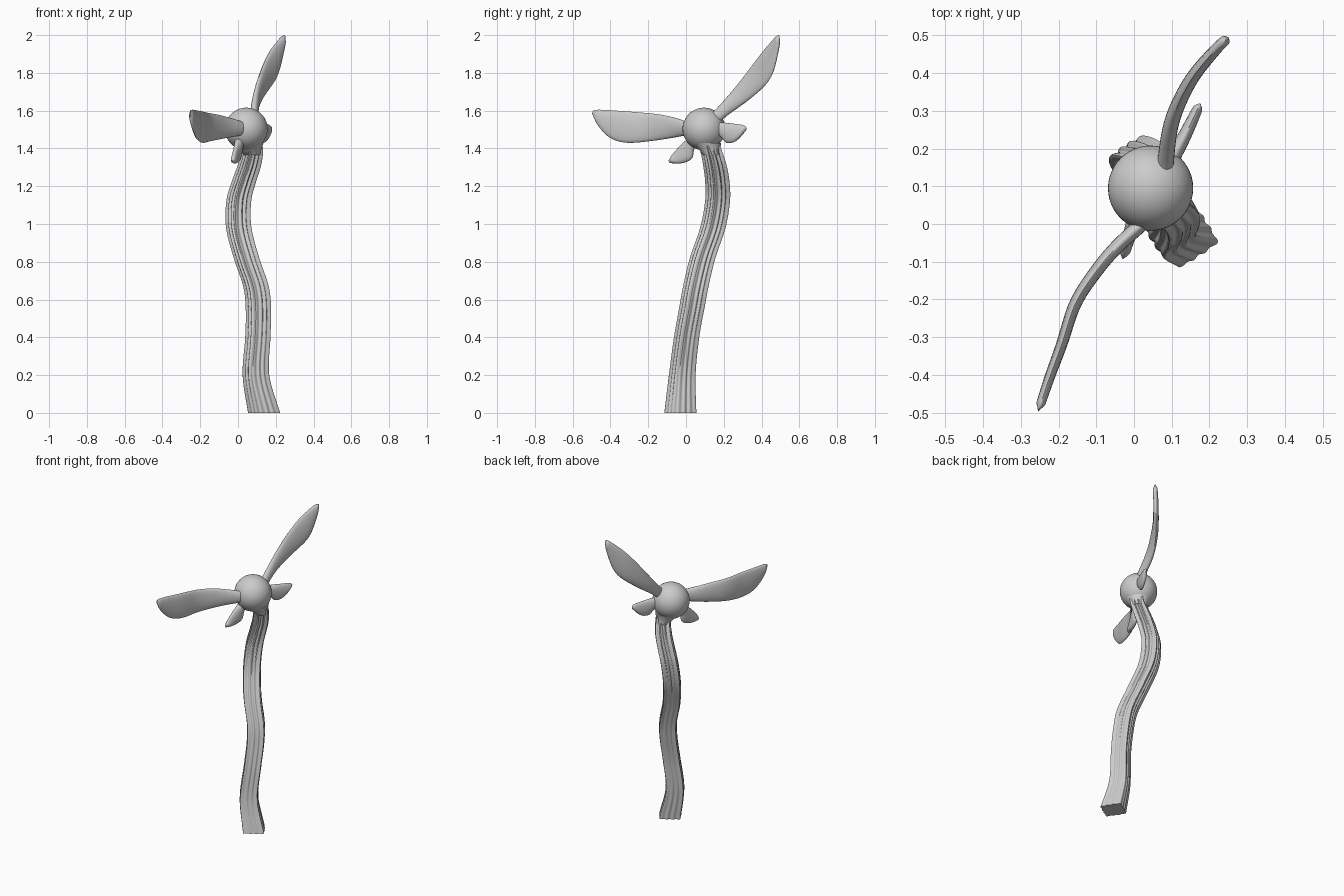
import bpy, bmesh
from math import sin, cos, pi, radians
from mathutils import Vector

if "Cube" in bpy.data.objects:
    bpy.data.objects.remove(bpy.data.objects["Cube"])


def spline(pts, n):
    """Smooth curve through the points, n steps per span."""
    pts = [Vector(p) for p in pts]
    ext = [2 * pts[0] - pts[1]] + pts + [2 * pts[-1] - pts[-2]]
    out = []
    for i in range(len(pts) - 1):
        a, b, c, d = ext[i:i + 4]
        for k in range(n):
            t = k / n
            out.append(0.5 * (2 * b + (c - a) * t + (2 * a - 5 * b + 4 * c - d) * t * t
                              + (3 * b - a - 3 * c + d) * t ** 3))
    return out + [pts[-1]]


def loft(name, rings, angle=50):
    """Skin a list of equal-length rings and close both ends."""
    bm = bmesh.new()
    vr = [[bm.verts.new(p) for p in r] for r in rings]
    n = len(vr[0])
    for a, b in zip(vr, vr[1:]):
        for i in range(n):
            j = (i + 1) % n
            bm.faces.new((a[i], a[j], b[j], b[i]))
    bm.faces.new(vr[0][::-1])
    bm.faces.new(vr[-1])
    bmesh.ops.recalc_face_normals(bm, faces=bm.faces)
    me = bpy.data.meshes.new(name)
    bm.to_mesh(me)
    bm.free()
    ob = bpy.data.objects.new(name, me)
    bpy.context.collection.objects.link(ob)
    bpy.ops.object.select_all(action='DESELECT')
    bpy.context.view_layer.objects.active = ob
    ob.select_set(True)
    bpy.ops.object.shade_smooth_by_angle(angle=radians(angle))
    return ob


def blade(name, plan, upper, lower, thick):
    """Lens-section blade: side outline (y, z) wrapped on an upright curved sheet given in plan (x, y)."""
    sheet = sorted(spline([(x, y, 0) for x, y in plan], 8), key=lambda p: p.y)

    def sheet_x(y):
        i = 0
        while i < len(sheet) - 2 and sheet[i + 1].y < y:
            i += 1
        a, b = sheet[i], sheet[i + 1]
        return a.x + (b.x - a.x) * (y - a.y) / (b.y - a.y)

    up = spline([(0, y, z) for y, z in upper], 6)
    lo = spline([(0, y, z) for y, z in lower], 6)
    rings, n = [], len(up) - 1
    for k, (u, l) in enumerate(zip(up, lo)):
        s = k / n
        half = thick * (1 - 0.45 * s) / 2 * min(1, ((1 - s) * 8 + 0.15)) 
        mid, span = (u + l) / 2, (u - l) / 2
        slope = (sheet_x(mid.y + 0.01) - sheet_x(mid.y - 0.01)) / 0.02
        normal = Vector((1, -slope, 0)).normalized()
        ring = []
        for i in range(20):
            a = 2 * pi * i / 20
            p = mid + span * cos(a)
            p.x = sheet_x(p.y)
            ring.append(p + normal * half * sin(a))
        rings.append(ring)
    return loft(name, rings)


# Stem: fluted, rounded-square section swept along a wavy path (x, y, z) with a scale
path = [(.138, -.03, 0), (.095, -.02, .2), (.105, .003, .4), (.108, .03, .55), (.095, .052, .67),
        (.045, .088, .82), (.004, .142, .98), (.004, .167, 1.12), (.03, .166, 1.22),
        (.06, .153, 1.31), (.075, .132, 1.39), (.06, .11, 1.46)]
scale = [1, .82, .77, .77, .77, .77, .76, .74, .72, .69, .63, .66]
centres = spline(path, 6)
scales = [v.x for v in spline([(s, 0, 0) for s in scale], 6)]
rings = []
for c, s in zip(centres, scales):
    flute = 0.003 + 0.003 * c.z / 1.4
    ring = []
    for i in range(96):
        a = 2 * pi * i / 96
        square = 0.064 / (abs(cos(a)) ** 9 + abs(sin(a)) ** 9) ** (1 / 9)
        r = square * s + flute * cos(12 * a + pi)
        t = a + radians(33)
        ring.append(c + Vector((cos(t) * r, sin(t) * r, 0)))
    rings.append(ring)
loft("stem", rings)

# Collar easing the stem into the hub
rings = []
for z, r in [(1.365, .045), (1.385, .052), (1.405, .063), (1.43, .08)]:
    k = (z - 1.365) / .065
    rings.append([Vector((.075 - .02 * k + r * cos(a * pi / 16), .137 - .03 * k + r * sin(a * pi / 16), z))
                  for a in range(32)])
loft("collar", rings)

# Hub
bpy.ops.mesh.primitive_uv_sphere_add(segments=48, ring_count=24, radius=.113, location=(.044, .095, 1.503))
hub = bpy.context.object
hub.name = "hub"
bpy.ops.object.shade_smooth()

# Two long blades
blade("rear_blade",
      [(.075, .1), (.082, .15), (.1, .27), (.148, .377), (.214, .46), (.257, .5)],
      [(.12, 1.575), (.17, 1.62), (.27, 1.735), (.35, 1.84), (.42, 1.93), (.47, 1.985), (.488, 2.0)],
      [(.17, 1.53), (.22, 1.575), (.33, 1.655), (.42, 1.735), (.463, 1.81), (.49, 1.93), (.495, 1.995)],
      .046)
blade("front_blade",
      [(.04, .03), (.02, 0), (-.045, -.06), (-.1, -.125), (-.155, -.21), (-.192, -.32), (-.225, -.41), (-.255, -.5)],
      [(.02, 1.535), (-.05, 1.56), (-.14, 1.58), (-.26, 1.592), (-.37, 1.6), (-.46, 1.605), (-.492, 1.6)],
      [(.02, 1.475), (-.05, 1.46), (-.18, 1.44), (-.31, 1.43), (-.4, 1.455), (-.465, 1.52), (-.497, 1.585)],
      .04)

# Two short fins
blade("rear_fin",
      [(.08, .13), (.105, .18), (.135, .235), (.178, .325)],
      [(.14, 1.53), (.19, 1.537), (.26, 1.53), (.305, 1.523), (.32, 1.51)],
      [(.14, 1.48), (.18, 1.465), (.215, 1.43), (.265, 1.44), (.318, 1.495)],
      .045)
blade("front_fin",
      [(.015, .06), (.005, .02), (-.012, -.03), (-.032, -.1)],
      [(.03, 1.47), (-.01, 1.435), (-.045, 1.40), (-.075, 1.365), (-.093, 1.335)],
      [(.06, 1.44), (.042, 1.39), (.03, 1.345), (-.02, 1.322), (-.087, 1.322)],
      .05)
